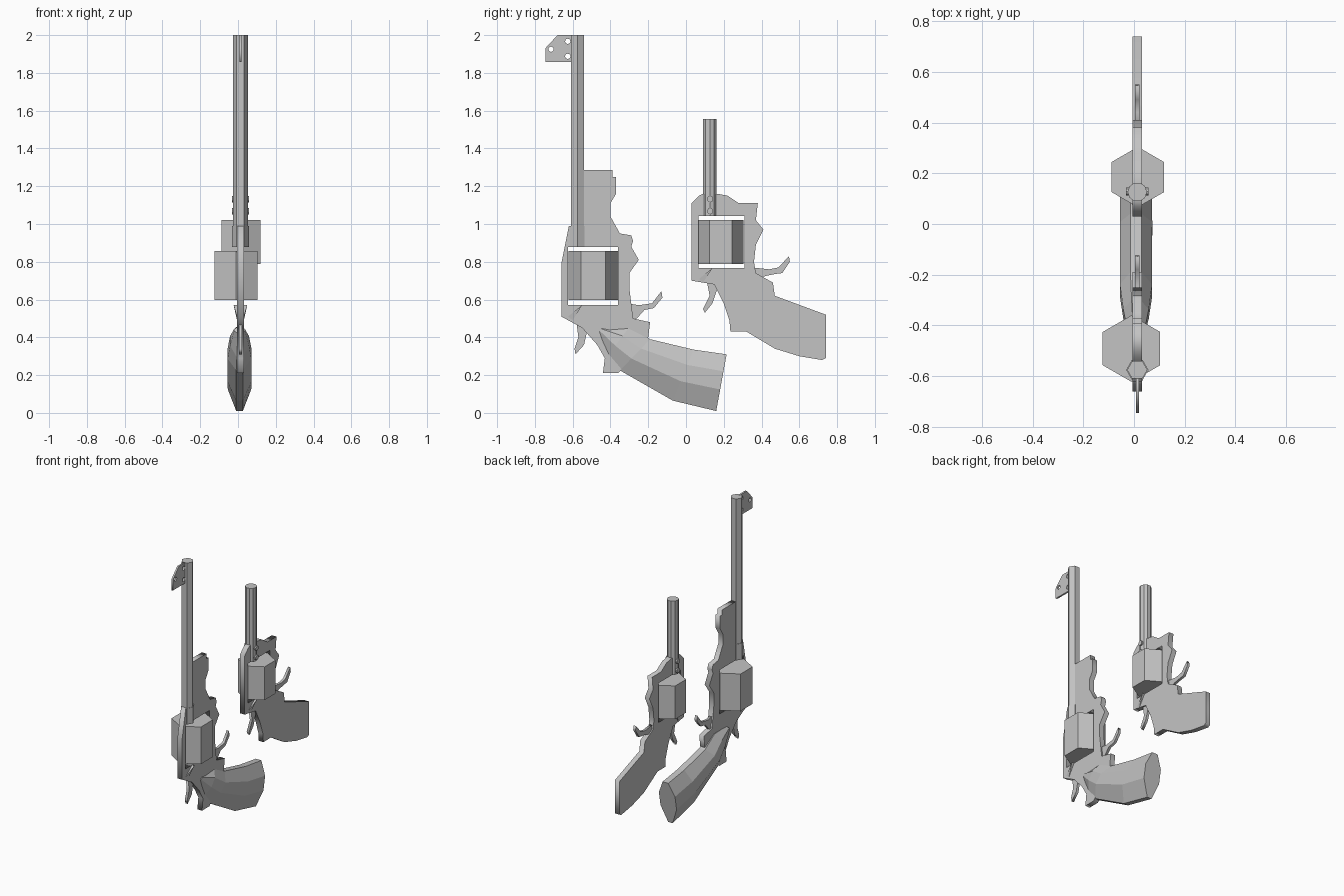
import bpy, bmesh, math
from mathutils import Matrix, Vector

cube = bpy.data.objects.get("Cube")
if cube:
    bpy.data.objects.remove(cube, do_unlink=True)

GREY = (0.55, 0.55, 0.55, 1)
steel = bpy.data.materials.new("plain grey")
steel.use_nodes = True
steel.diffuse_color = GREY
steel.node_tree.nodes["Principled BSDF"].inputs["Base Color"].default_value = GREY

MID = 0.013          # x of both frames
THICK = 0.036        # frame thickness


def link(name, data):
    obj = bpy.data.objects.new(name, data)
    bpy.context.scene.collection.objects.link(obj)
    data.materials.append(steel)
    return obj


def mesh_object(name, bm):
    bmesh.ops.recalc_face_normals(bm, faces=bm.faces)
    mesh = bpy.data.meshes.new(name)
    bm.to_mesh(mesh)
    bm.free()
    return link(name, mesh)


def plate(name, outline, thickness, holes=()):
    """Flat plate in the y-z plane, with closed outlines cut out as holes."""
    curve = bpy.data.curves.new(name, "CURVE")
    curve.dimensions = "2D"
    curve.fill_mode = "BOTH"
    curve.extrude = thickness / 2
    for loop in (outline, *holes):
        spline = curve.splines.new("POLY")
        spline.points.add(len(loop) - 1)
        for point, (y, z) in zip(spline.points, loop):
            point.co = (y, z, 0, 1)
        spline.use_cyclic_u = True
    obj = link(name, curve)
    obj.location.x = MID
    obj.rotation_euler = (math.pi / 2, 0, math.pi / 2)
    bpy.ops.object.select_all(action="DESELECT")
    obj.select_set(True)
    bpy.context.view_layer.objects.active = obj
    bpy.ops.object.convert(target="MESH")
    return bpy.context.object


def rectangle(y0, y1, z0, z1):
    return [(y0, z0), (y1, z0), (y1, z1), (y0, z1)]


def ring(y, z, radius, count=12):
    turn = math.tau / count
    return [(y + radius * math.cos(i * turn), z + radius * math.sin(i * turn))
            for i in range(count)]


def prism(name, sides, radius, centre, length, axis="Z", spin=0.0):
    """Regular prism; spin zero puts a corner on the x axis."""
    bm = bmesh.new()
    bmesh.ops.create_cone(bm, cap_ends=True, segments=sides,
                          radius1=radius, radius2=radius, depth=length)
    first = max(bm.verts, key=lambda v: v.co.x).co
    angle = spin - math.atan2(first.y, first.x)
    bmesh.ops.rotate(bm, verts=bm.verts, matrix=Matrix.Rotation(angle, 3, "Z"))
    if axis == "X":
        bmesh.ops.rotate(bm, verts=bm.verts, matrix=Matrix.Rotation(math.pi / 2, 3, "Y"))
    bmesh.ops.translate(bm, verts=bm.verts, vec=Vector(centre))
    return mesh_object(name, bm)


def upright(name, sides, radius, x, y, bottom, top, spin=0.0):
    return prism(name, sides, radius, (x, y, (bottom + top) / 2), top - bottom, spin=spin)


def flare(name, rear, front, low):
    """Wedge below the window that widens upward on both sides."""
    bm = bmesh.new()
    half = THICK / 2
    for side in (-1, 1):
        for (y, z), wide in ((rear, half * 2), (front, half), (low, half)):
            bm.verts.new((MID + side * wide, y, z))
    bmesh.ops.convex_hull(bm, input=bm.verts)
    return mesh_object(name, bm)


def loft(name, sections, profile):
    """Skin a grip: each section has an upper point, a lower point and a half width."""
    bm = bmesh.new()
    loops = []
    for upper, lower, width in sections:
        loop = []
        for across, down in profile:
            y, z = Vector(upper).lerp(Vector(lower), down)
            loop.append(bm.verts.new((MID - 0.005 + across * width, y, z)))
        loops.append(loop)
    count = len(profile)
    for a, b in zip(loops, loops[1:]):
        for i in range(count):
            j = (i + 1) % count
            bm.faces.new((a[i], a[j], b[j], b[i]))
    bm.faces.new(loops[0])
    bm.faces.new(loops[-1])
    return mesh_object(name, bm)


# Long revolver: frame with cylinder window and rear lug
plate("long_frame", [
    (-.66, .51), (-.66, .79), (-.62, .99), (-.54, .99), (-.54, 1.285), (-.39, 1.285),
    (-.39, 1.25), (-.37, 1.25), (-.37, 1.16), (-.4, 1.11), (-.4, 1.04), (-.35, .95),
    (-.29, .94), (-.28, .91), (-.29, .88), (-.25, .81), (-.3, .74), (-.3, .66),
    (-.28, .5), (-.19, .48), (-.2, .4), (-.25, .33), (-.36, .21), (-.44, .21),
    (-.43, .29), (-.47, .36), (-.55, .45)],
    THICK, [rectangle(-.625, -.36, .57, .877)])
flare("long_frame_flare", (-.55, .57), (-.625, .51), (-.6, .49))

# Long revolver: barrel, sight and cylinder
upright("long_barrel", 6, .04, MID, -.575, .877, 2)
upright("long_barrel_base", 6, .044, MID, -.575, .877, .99)
plate("long_sight",
      [(-.6, 1.857), (-.6, 2), (-.68, 2), (-.745, 1.93), (-.745, 1.857)], .012,
      [ring(-.626, 1.967, .014), ring(-.626, 1.888, .014), ring(-.715, 1.925, .014)])
upright("long_cylinder", 6, .131, -.01, -.491, .598, .857, math.pi / 2)

# Long revolver: trigger, hammer and faceted grip
plate("long_trigger", [
    (-.58, .48), (-.57, .4), (-.59, .34), (-.585, .31), (-.54, .36), (-.52, .45)], .018)
plate("long_hammer", [
    (-.31, .58), (-.25, .57), (-.18, .58), (-.13, .645), (-.125, .61),
    (-.17, .555), (-.22, .545), (-.26, .5), (-.31, .49)], .018)
half_profile = [(.35, 0), (1, .3), (1, .62), (.28, 1)]
profile = half_profile + [(-x, t) for x, t in reversed(half_profile)]
loft("long_grip", [
    ((-.44, .455), (-.465, .42), .028),
    ((-.3, .455), (-.42, .295), .05),
    ((-.19, .39), (-.35, .225), .063),
    ((.04, .335), (-.07, .065), .064),
    ((.215, .31), (.16, .01), .062)], profile)

# Short revolver: frame and flat grip in one plate
plate("short_frame", [
    (.03, .7), (.03, 1.11), (.07, 1.15), (.09, 1.16), (.165, 1.16), (.22, 1.15),
    (.28, 1.11), (.38, 1.11), (.37, 1.02), (.41, .97), (.37, .89), (.36, .8),
    (.37, .74), (.46, .69), (.47, .62), (.74, .52), (.74, .29), (.72, .28),
    (.6, .3), (.47, .34), (.32, .43), (.235, .43), (.23, .49), (.2, .58),
    (.15, .68), (.09, .69)],
    THICK, [rectangle(.066, .309, .767, 1.042)])
flare("short_frame_flare", (.14, .767), (.07, .71), (.09, .69))

# Short revolver: barrel, rivets and cylinder
upright("short_barrel", 10, .038, MID, .126, 1.042, 1.555)
for label, z in (("upper", 1.132), ("lower", 1.068)):
    prism(label + "_rivet", 10, .017, (MID, .128, z), .09, axis="X")
upright("short_cylinder", 6, .119, .015, .185, .788, 1.02, math.pi / 2)

# Short revolver: trigger and hammer
plate("short_trigger", [
    (.11, .7), (.125, .62), (.09, .55), (.1, .53), (.14, .58), (.17, .67)], .018)
plate("short_hammer", [
    (.35, .77), (.44, .76), (.49, .77), (.545, .83), (.55, .8), (.51, .74),
    (.47, .735), (.42, .725), (.38, .7), (.35, .7)], .018)
